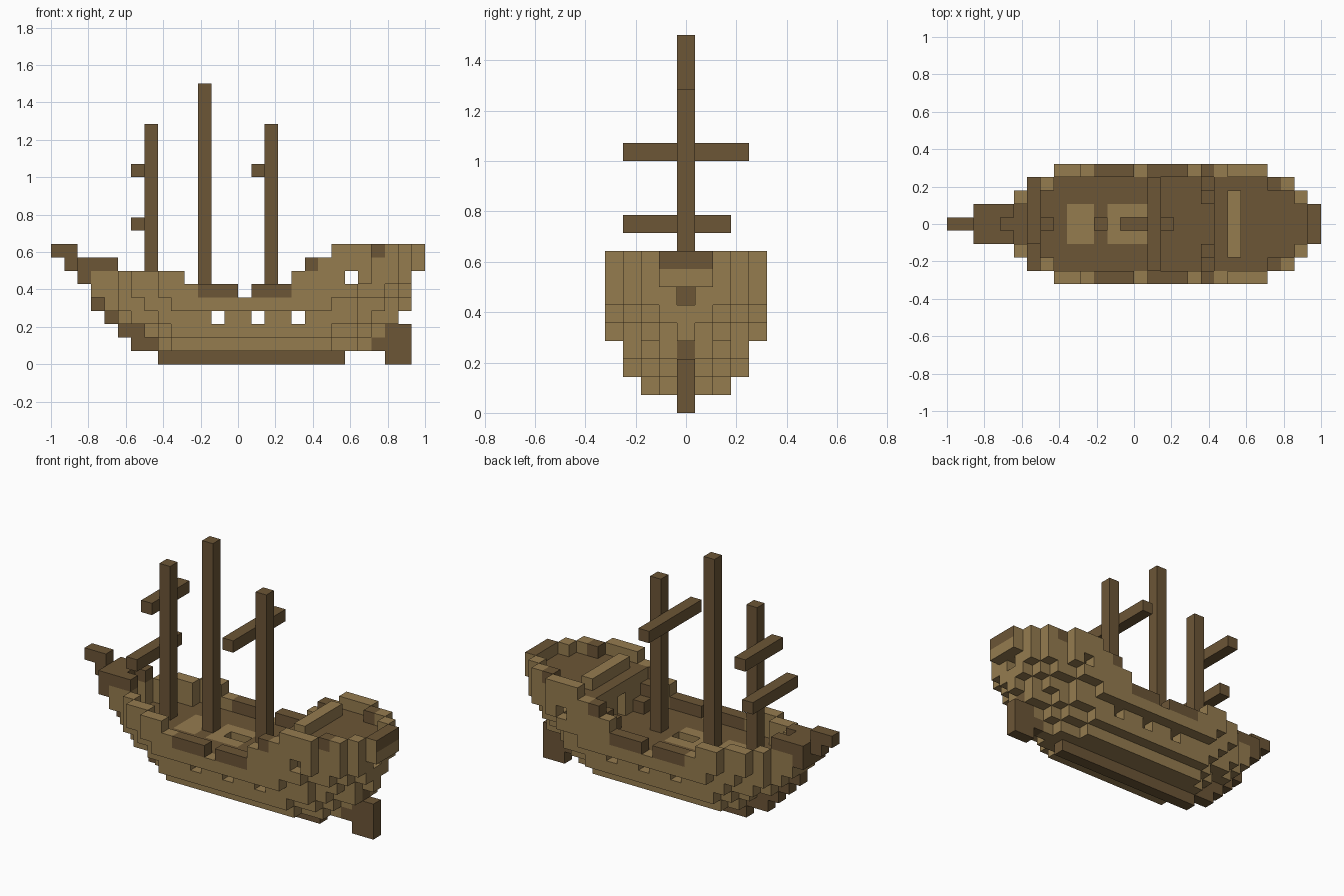
import bpy, bmesh
from mathutils import Vector

cube = bpy.data.objects.get("Cube")
if cube:
    bpy.data.objects.remove(cube, do_unlink=True)

U = 1 / 14  # edge of one block


def material(name, rgb):
    m = bpy.data.materials.new(name)
    m.use_nodes = True
    m.diffuse_color = (*rgb, 1)
    m.node_tree.nodes["Principled BSDF"].inputs["Base Color"].default_value = (*rgb, 1)
    return m


MATS = [material("light_wood", (0.30, 0.20, 0.078)),
        material("dark_wood", (0.15, 0.092, 0.037))]
LIGHT, DARK = 0, 1


def build(name, cells, rule=None):
    """Skin a dict of blocks {(i, j, k): colour} with its exposed faces."""
    bm = bmesh.new()
    for cell, colour in cells.items():
        centre = Vector(cell) + Vector((0.5 - 14, 0, 0.5))
        for axis in range(3):
            for sign in (-1, 1):
                n = Vector((0, 0, 0))
                n[axis] = sign
                if tuple(int(c + d) for c, d in zip(cell, n)) in cells:
                    continue
                a = Vector((0, 0, 0))
                a[(axis + 1) % 3] = 0.5
                b = n.cross(a)
                mid = centre + n / 2
                f = bm.faces.new([bm.verts.new((mid + p) * U)
                                  for p in (-a - b, a - b, a + b, b - a)])
                f.material_index = rule(cell, n, colour) if rule else colour
    bmesh.ops.remove_doubles(bm, verts=bm.verts, dist=U / 50)
    me = bpy.data.meshes.new(name)
    bm.to_mesh(me)
    bm.free()
    for m in MATS:
        me.materials.append(m)
    ob = bpy.data.objects.new(name, me)
    bpy.context.collection.objects.link(ob)


def block(i0, i1, j0, j1, k0, k1):
    return {(i, j, k): DARK for i in range(i0, i1 + 1)
            for j in range(j0, j1 + 1) for k in range(k0, k1 + 1)}


# Hull outline: per layer, the first and last block at each distance from the centreline
SPANS = {1: [(8, 23), (8, 22), (9, 20)],
         2: [(7, 24), (7, 23), (8, 22), (9, 20)],
         3: [(5, 25), (5, 25), (6, 23), (8, 22)],
         4: [(4, 26), (4, 25), (5, 24), (7, 22), (9, 20)],
         5: [(3, 26), (3, 26), (5, 25), (6, 24), (8, 22)],
         6: [(3, 26), (3, 26), (5, 26), (6, 25), (8, 23)],
         7: [(3, 27), (3, 27), (5, 26), (6, 25), (8, 23)]}
SPANS[8] = SPANS[7]


def inside(i, j, k):
    row = SPANS.get(k, [])
    return abs(j) < len(row) and row[abs(j)][0] <= i <= row[abs(j)][1]


def wall_top(i):
    if i >= 21:
        return 8
    if i >= 19:
        return 7
    if i == 14:
        return 4
    return 6 if i <= 9 or i == 18 else 5


hull = {}
for k in SPANS:
    for i in range(28):
        for j in range(-4, 5):
            if not inside(i, j, k) or k > wall_top(i):
                continue
            sides = [inside(i + 1, j, k), inside(i - 1, j, k),
                     inside(i, j + 1, k), inside(i, j - 1, k)]
            wall = not all(sides) or (k < 5 and not inside(i, j, k - 1))
            deck = k == 4 or (k == 7 and i >= 20)
            bulkhead = i == 20 and k in (5, 6) and not (j == 0)
            rail = i == 21 and k == 8 and abs(j) <= 2
            if wall or deck or bulkhead or rail:
                hull[i, j, k] = LIGHT

# Dark rail pieces and stern post
for (i, j, k) in hull:
    if (abs(j) == 4 and k == 5 and 11 <= i <= 17) or (i == 19 and k == 7) \
            or (i == 24 and k == 8) or (i == 25 and k == 3 and j == 0):
        hull[i, j, k] = DARK

# Portholes, cabin windows, stern window and deck hatch
for j in range(-4, 5):
    for i in (12, 15, 18):
        hull.pop((i, j, 3), None)
    hull.pop((22, j, 6), None)
hull.pop((26, 0, 6), None)
for i in (13, 14):
    hull.pop((i, 0, 4), None)

# Steps beside the cabin door
for side in (-1, 1):
    for j in (2, 3):
        hull[19, side * j, 5] = DARK
    hull[19, side * 3, 6] = DARK


def hull_colour(cell, n, colour):
    i, j, k = cell
    if n.z > 0:
        if k == 1 or (i == 27 and k == 8):
            return DARK
        if k == 4 and abs(j) <= 3:
            patch = abs(j) <= 1 and i in (9, 10, 12, 13, 14)
            return LIGHT if patch else DARK
        if k == 7 and i >= 20 and abs(j) <= 3:
            return DARK
    if n.x > 0 and i == 27 and k == 8:
        return DARK
    return colour


build("hull", hull, hull_colour)

# Keel, stepped stem and rudder
build("keel", block(8, 21, 0, 0, 0, 0))
stem = {}
for i0, i1, k in ((6, 7, 1), (5, 6, 2), (4, 4, 3), (3, 3, 4)):
    stem.update(block(i0, i1, 0, 0, k, k))
build("stem", stem)
build("rudder", {**block(25, 26, 0, 0, 0, 2), **block(24, 24, 0, 0, 1, 1)})

# Bowsprit with its open beak
beak = {**block(2, 4, -1, 1, 7, 7), **block(2, 2, -1, 1, 6, 6),
        **block(1, 1, 0, 0, 7, 7), **block(0, 1, 0, 0, 8, 8)}
beak.pop((4, 0, 7))
build("bowsprit", beak)

# Masts and yards
for name, i, top in (("fore", 7, 17), ("main", 11, 20), ("mizzen", 16, 17)):
    build(name + "_mast", block(i, i, 0, 0, 5, top))
build("fore_lower_yard", block(6, 6, -3, 2, 10, 10))
build("fore_upper_yard", block(6, 6, -1, 3, 14, 14))
build("mizzen_yard", block(15, 15, -3, 3, 14, 14))
